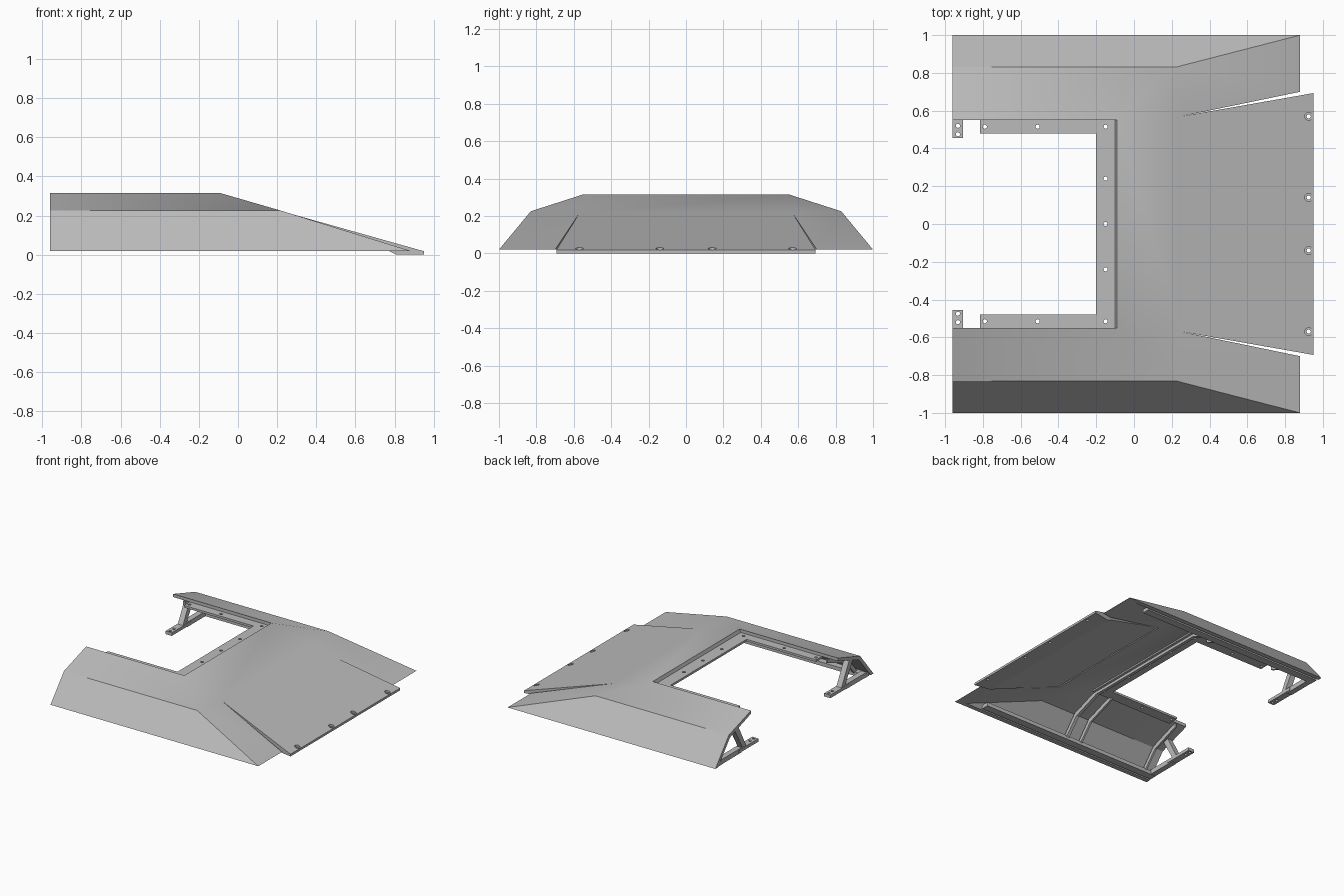
import bpy, bmesh
from mathutils import Matrix, Vector

cube = bpy.data.objects.get("Cube")
if cube:
    bpy.data.objects.remove(cube, do_unlink=True)

grey = bpy.data.materials.new("bare_steel_grey")
grey.use_nodes = True
GREY = (0.5, 0.5, 0.5, 1)
grey.diffuse_color = GREY
grey.node_tree.nodes["Principled BSDF"].inputs["Base Color"].default_value = GREY


def finish(name, bm):
    bmesh.ops.recalc_face_normals(bm, faces=bm.faces)
    mesh = bpy.data.meshes.new(name)
    bm.to_mesh(mesh)
    bm.free()
    mesh.materials.append(grey)
    obj = bpy.data.objects.new(name, mesh)
    bpy.context.collection.objects.link(obj)
    return obj


def prism(name, lower, upper):
    """Solid between two matching outlines."""
    bm = bmesh.new()
    a = [bm.verts.new(p) for p in lower]
    b = [bm.verts.new(p) for p in upper]
    bm.faces.new(a)
    bm.faces.new(b)
    n = len(a)
    for i in range(n):
        j = (i + 1) % n
        bm.faces.new((a[i], a[j], b[j], b[i]))
    return finish(name, bm)


def slab(name, outline, z0, z1):
    return prism(name, [(x, y, z0) for x, y in outline], [(x, y, z1) for x, y in outline])


def box(name, x0, x1, y0, y1, z0, z1):
    return slab(name, [(x0, y0), (x1, y0), (x1, y1), (x0, y1)], z0, z1)


def cross_section(name, outline, x0, x1):
    return prism(name, [(x0, y, z) for y, z in outline], [(x1, y, z) for y, z in outline])


def drill(obj, spots, z0, z1, radius):
    bm = bmesh.new()
    for x, y in spots:
        bmesh.ops.create_cone(bm, cap_ends=True, segments=16, radius1=radius, radius2=radius,
                              depth=z1 - z0, matrix=Matrix.Translation((x, y, (z0 + z1) / 2)))
    cutter = finish("hole_cutter", bm)
    cutter.hide_render = True
    mod = obj.modifiers.new("holes", 'BOOLEAN')
    mod.operation, mod.solver, mod.object = 'DIFFERENCE', 'EXACT', cutter
    bpy.context.view_layer.objects.active = obj
    bpy.ops.object.modifier_apply(modifier=mod.name)
    bpy.data.objects.remove(cutter, do_unlink=True)


# Main shell: bent sheet wrapping three sides, with an inner skin
OUTER = [(-.96, .55, .315), (-.96, .83, .225), (-.96, 1, .02), (-.09, .55, .315),
         (.22, .83, .225), (.88, 1, .02), (.25, .57, .215), (.88, .70, .02)]
INNER = [(-.96, .55, .29), (-.96, .815, .2), (-.96, .965, .02), (-.1, .55, .29),
         (.20, .815, .2), (.80, .965, .02), (.24, .57, .19), (.80, .685, .02)]
HALF = [(0, 1, 4, 3), (1, 2, 5, 4), (3, 4, 6), (4, 5, 7, 6)]


def skin(bm, points):
    left = [bm.verts.new(p) for p in points]
    right = [bm.verts.new((x, -y, z)) for x, y, z in points]
    faces = [bm.faces.new([side[i] for i in f]) for side in (left, right) for f in HALF]
    faces.append(bm.faces.new((left[3], left[6], right[6], right[3])))
    return left + right, faces


bm = bmesh.new()
top, top_faces = skin(bm, OUTER)
under, under_faces = skin(bm, INNER)
pair = dict(zip(top, under))
rim = [e for e in bm.edges if len(e.link_faces) == 1 and e.verts[0] in pair]
for e in rim:
    a, b = e.verts
    bm.faces.new((a, b, pair[b], pair[a]))
shell = finish("sloped_shell", bm)
bpy.context.view_layer.objects.active = shell
shell.select_set(True)
bpy.ops.object.shade_smooth_by_angle(angle=0.5)
shell.select_set(False)

# Front flap between the two slits, ending in a flat lip
profile = [(.25, .215, .57), (.95, .018, .693), (.95, 0, .693),
           (.81, 0, .668), (.77, .02, .661), (.25, .19, .57)]
flap = prism("front_flap", [(x, -w, z) for x, z, w in profile],
             [(x, w, z) for x, z, w in profile])
bolts = [(.925, y) for y in (-.57, -.14, .14, .57)]
drill(flap, bolts, .013, .08, .021)
drill(flap, bolts, -.02, .08, .011)

# Recessed mounting flange around the opening
flange_outline = [(-.815, .57), (-.08, .57), (-.08, -.57), (-.815, -.57),
                  (-.815, -.48), (-.2, -.48), (-.2, .48), (-.815, .48)]
flange = slab("opening_flange", flange_outline, .272, .289)
holes = [(x, s * .515) for x in (-.79, -.51, -.15) for s in (-1, 1)]
holes += [(-.15, y) for y in (-.24, 0, .24)]
drill(flange, holes, .25, .31, .011)

# Full-width arch rib under the front of the opening
arch = [(.93, .04), (.80, .195), (.55, .285)]
arch_low = [(.55, .25), (.78, .165), (.89, .04)]
full = arch + [(-y, z) for y, z in reversed(arch)]
full += [(-y, z) for y, z in reversed(arch_low)] + arch_low
cross_section("front_arch_rib", full, -.125, -.1)

for s, side in ((1, "left"), (-1, "right")):
    def flip(pts):
        return [(s * y, z) for y, z in pts]

    def side_box(name, x0, x1, y0, y1, z0, z1):
        return box(f"{side}_{name}", x0, x1, s * y0, s * y1, z0, z1)

    # Side ribs and bottom rail
    for name, x in (("middle_rib", -.25), ("rear_rib", -.87)):
        cross_section(f"{side}_{name}", flip(arch + arch_low), x, x + .015)
    side_box("bottom_rail", -.955, .66, .89, .95, .02, .05)

    # Rear support: cross bar, drilled foot and leaning strut
    side_box("cross_bar", -.955, -.91, .66, .92, .022, .06)
    foot = side_box("mounting_foot", -.96, -.905, .455, .70, .03, .055)
    drill(foot, [(-.932, s * .475), (-.932, s * .52)], 0, .09, .011)
    strut = flip([(.60, .05), (.645, .05), (.745, .225), (.70, .24)])
    cross_section(f"{side}_strut", strut, -.955, -.91)
